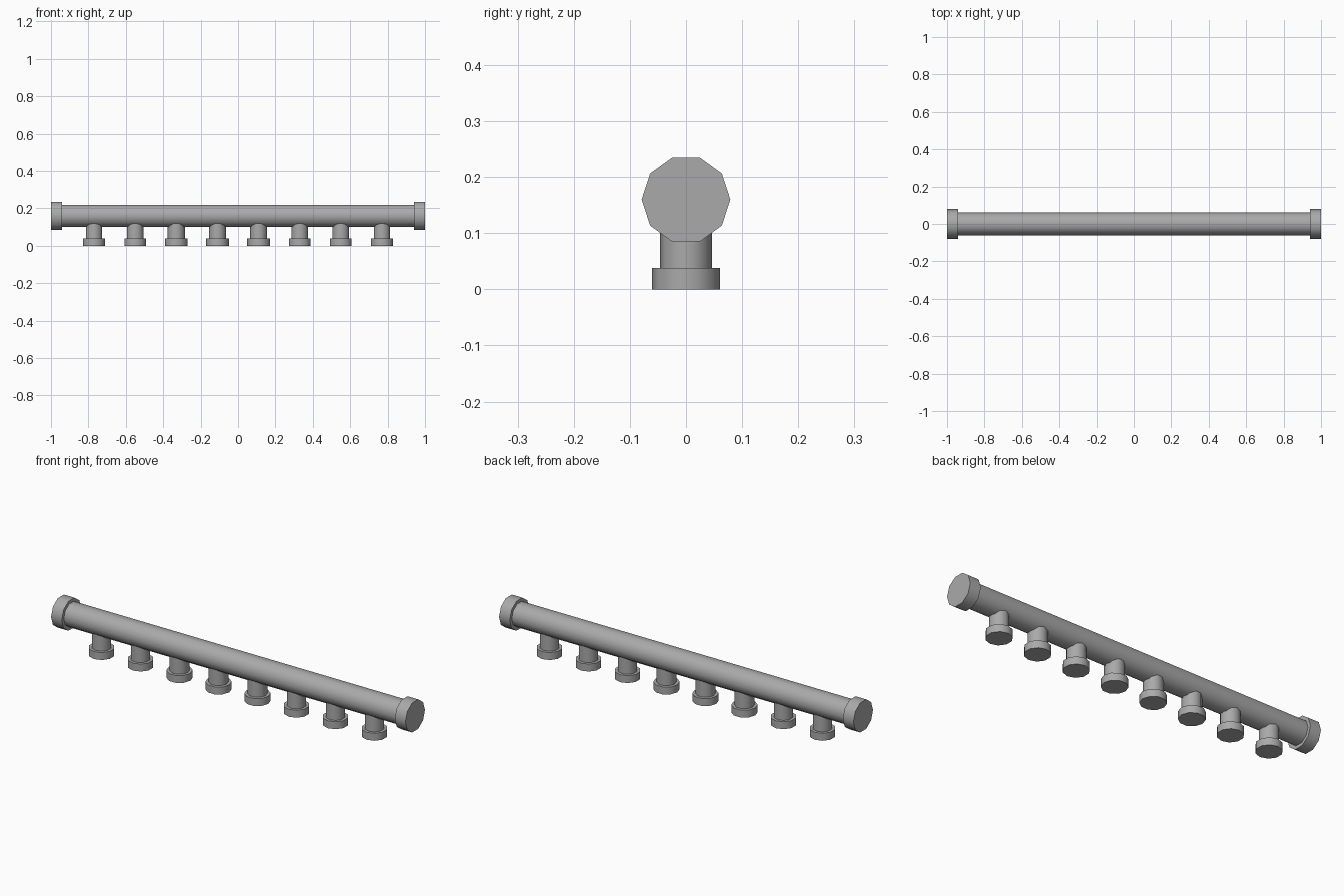
import bpy
import math

default = bpy.data.objects.get("Cube")
if default:
    bpy.data.objects.remove(default, do_unlink=True)

SIDES = 10
AXIS_Z = 0.16

metal = bpy.data.materials.new("grey_metal")
metal.use_nodes = True
metal.diffuse_color = (0.4, 0.4, 0.4, 1)
metal.node_tree.nodes["Principled BSDF"].inputs["Base Color"].default_value = (0.4, 0.4, 0.4, 1)


def tube(name, radius, length, center, rotation=(0, 0, 0)):
    """Smooth ten-sided cylinder with sharp rims."""
    bpy.ops.mesh.primitive_cylinder_add(
        vertices=SIDES, radius=radius, depth=length, location=center, rotation=rotation)
    obj = bpy.context.object
    obj.name = name
    obj.data.materials.append(metal)
    bpy.ops.object.shade_smooth_by_angle(angle=math.radians(45))
    return obj


# Main pipe lying along x, with corners pointing to the front and back
along_x = (0, math.pi / 2, 0)
tube("main_pipe", 0.062, 1.96, (0, 0, AXIS_Z), along_x)

# End caps
for side, label in ((1, "left"), (-1, "right")):
    tube(f"{label}_end_cap", 0.079, 0.06, (side * 0.97, 0, AXIS_Z), along_x)

# Row of outlets below the pipe, each a short stub with a wider collar
for i in range(8):
    x = (i - 3.5) * 0.22
    turn = (0, 0, math.pi / SIDES if 2 <= i <= 4 else 0)
    tube(f"outlet_stub_{i + 1}", 0.046, 0.12, (x, 0, 0.08), turn)
    tube(f"outlet_collar_{i + 1}", 0.061, 0.038, (x, 0, 0.019), turn)
